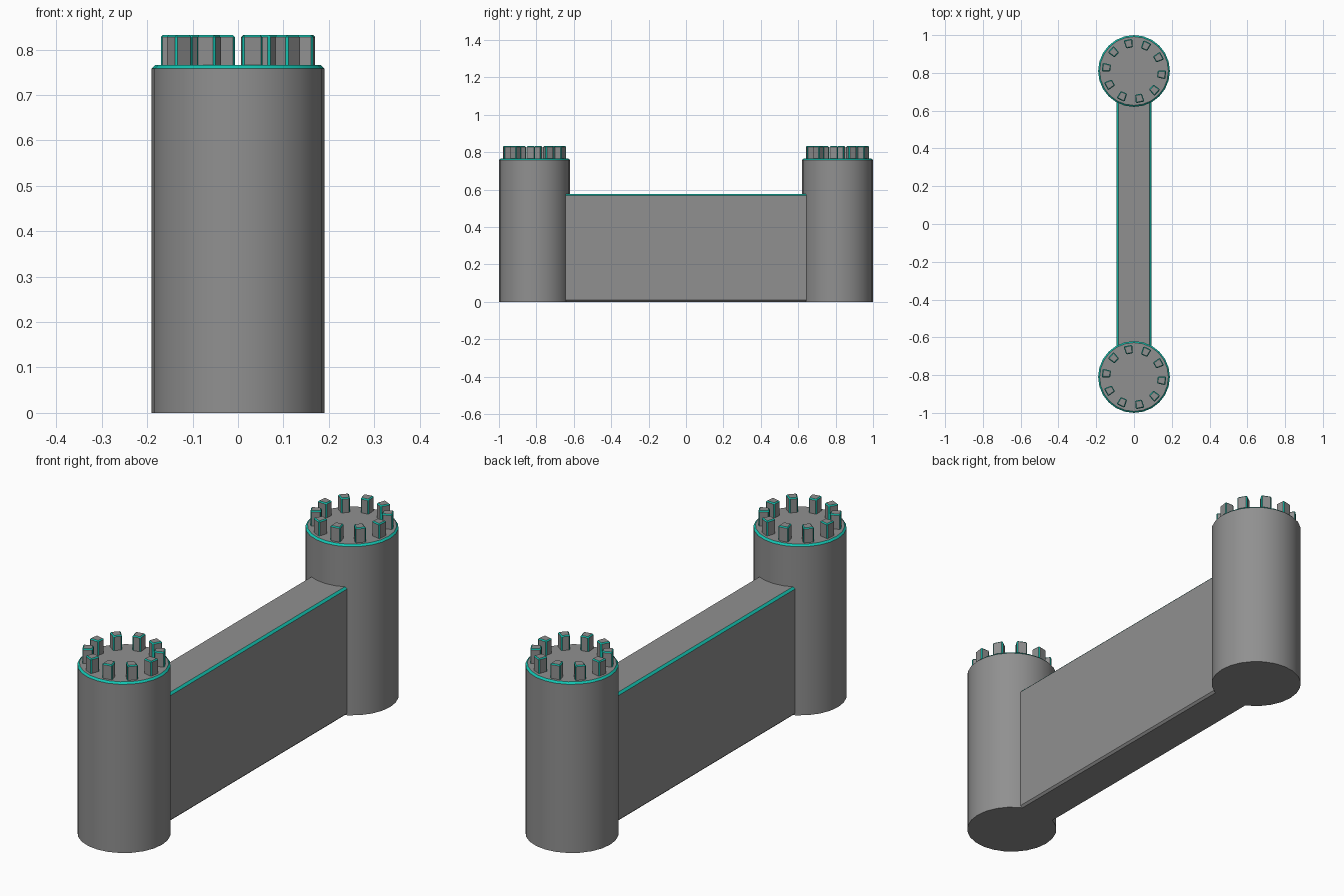
import bpy, bmesh, math
from mathutils import Matrix, Vector

if "Cube" in bpy.data.objects:
    bpy.data.objects.remove(bpy.data.objects["Cube"])


def material(name, rgb):
    m = bpy.data.materials.new(name)
    m.diffuse_color = (*rgb, 1)
    m.use_nodes = True
    m.node_tree.nodes["Principled BSDF"].inputs["Base Color"].default_value = m.diffuse_color
    return m


STONE = material("stone_grey", (0.28, 0.28, 0.28))
TEAL = material("teal_trim", (0.007, 0.55, 0.44))


def bevel(bm, edges, width, mat):
    res = bmesh.ops.bevel(bm, geom=edges, offset=width, offset_type='OFFSET',
                          segments=1, profile=0.5, affect='EDGES', clamp_overlap=True)
    for f in res['faces']:
        f.material_index = mat


def finish(name, bm, smooth=False):
    bmesh.ops.recalc_face_normals(bm, faces=bm.faces[:])
    me = bpy.data.meshes.new(name)
    bm.to_mesh(me)
    bm.free()
    me.materials.append(STONE)
    me.materials.append(TEAL)
    ob = bpy.data.objects.new(name, me)
    bpy.context.collection.objects.link(ob)
    if smooth:
        bpy.ops.object.select_all(action='DESELECT')
        ob.select_set(True)
        bpy.context.view_layer.objects.active = ob
        bpy.ops.object.shade_smooth_by_angle(angle=math.radians(30))
    return ob


R, H, TOP, CY = 0.19, 0.766, 0.832, 0.81


# Round tower with a trimmed top rim
def tower(name, y):
    bm = bmesh.new()
    bmesh.ops.create_cone(bm, cap_ends=True, segments=24, radius1=R, radius2=R,
                          depth=H, matrix=Matrix.Translation((0, y, H / 2)))
    rim = [e for e in bm.edges if all(v.co.z > H - 0.001 for v in e.verts)]
    bevel(bm, rim, 0.008, 1)
    finish(name, bm, True)


# Ring of ten wedge-shaped battlements with trimmed edges
def battlements(name, y):
    bm = bmesh.new()
    profile = [(0.125, -0.018), (0.169, -0.023), (0.169, 0.023), (0.125, 0.018)]
    for i in range(10):
        rot = Matrix.Rotation(math.radians(36 * i - 7), 3, 'Z')
        lo, hi = [[bm.verts.new(rot @ Vector((a, b, z)) + Vector((0, y, 0)))
                   for a, b in profile] for z in (H - 0.01, TOP)]
        bm.faces.new(lo[::-1])
        bm.faces.new(hi)
        for k in range(4):
            n = (k + 1) % 4
            bm.faces.new((lo[k], lo[n], hi[n], hi[k]))
    edges = [e for e in bm.edges if any(v.co.z > H for v in e.verts)]
    bevel(bm, edges, 0.0045, 1)
    finish(name, bm)


# Connecting wall: teal upper edges, plain lower edges
def wall():
    bm = bmesh.new()
    w, h, half = 0.092, 0.577, 0.72
    bmesh.ops.create_cube(bm, size=1, matrix=Matrix.Translation((0, 0, h / 2))
                          @ Matrix.Diagonal((2 * w, 2 * half, h, 1)))
    for upper in (True, False):
        edges = [e for e in bm.edges
                 if abs(e.verts[0].co.y - e.verts[1].co.y) > half
                 and (e.verts[0].co.z > h / 2) == upper]
        bevel(bm, edges, 0.009, 1 if upper else 0)
    finish("wall", bm)


for label, y in (("front", -CY), ("back", CY)):
    tower(label + "_tower", y)
    battlements(label + "_battlements", y)
wall()
